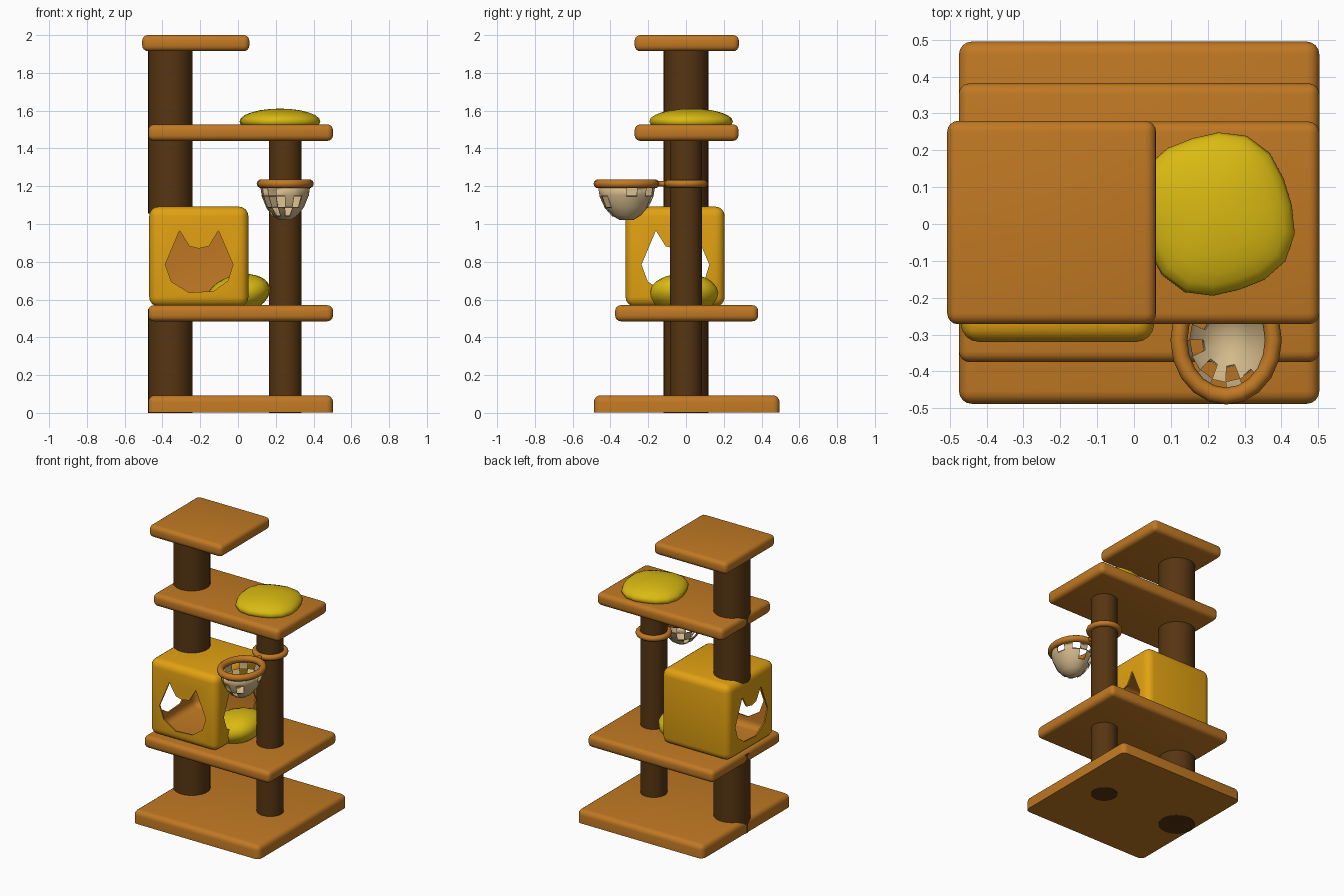
import bpy, bmesh, math, random
from mathutils import Matrix, Vector

if "Cube" in bpy.data.objects:
    bpy.data.objects.remove(bpy.data.objects["Cube"])

random.seed(4)


def material(name, col):
    m = bpy.data.materials.new(name)
    m.diffuse_color = (*col, 1)
    m.use_nodes = True
    m.node_tree.nodes["Principled BSDF"].inputs["Base Color"].default_value = m.diffuse_color
    return m


WOOD = material("orange brown", (0.53, 0.19, 0.017))
POST = material("dark brown", (0.095, 0.036, 0.006))
GOLD = material("gold", (0.76, 0.36, 0.006))
CUSHION = material("yellow", (0.70, 0.49, 0.006))
WEAVE = material("beige", (0.66, 0.49, 0.26))


def finish(name, bm, *mats, angle=35):
    bmesh.ops.recalc_face_normals(bm, faces=bm.faces[:])
    me = bpy.data.meshes.new(name)
    bm.to_mesh(me)
    bm.free()
    ob = bpy.data.objects.new(name, me)
    bpy.context.collection.objects.link(ob)
    for m in mats:
        me.materials.append(m)
    smooth(ob, angle)
    return ob


def smooth(ob, angle=35):
    bpy.ops.object.select_all(action='DESELECT')
    ob.select_set(True)
    bpy.context.view_layer.objects.active = ob
    bpy.ops.object.shade_smooth_by_angle(angle=math.radians(angle))


def box(name, lo, hi, bevel, mat, flat_bottom=False):
    lo, hi = Vector(lo), Vector(hi)
    bm = bmesh.new()
    bmesh.ops.create_cube(bm, size=1, matrix=Matrix.Translation((lo + hi) / 2)
                          @ Matrix.Diagonal((*(hi - lo), 1)))
    edges = [e for e in bm.edges
             if not (flat_bottom and all(v.co.z < lo.z + 1e-4 for v in e.verts))]
    bmesh.ops.bevel(bm, geom=edges, offset=bevel, segments=4, profile=0.5, affect='EDGES')
    return finish(name, bm, mat)


def post(name, x, r, z0, z1):
    bm = bmesh.new()
    bmesh.ops.create_cone(bm, cap_ends=True, segments=32, radius1=r, radius2=r, depth=z1 - z0,
                          matrix=Matrix.Translation((x, 0, (z0 + z1) / 2)))
    return finish(name, bm, POST)


def ring(name, centre, rx, ry, minor, mat, n=20, k=10):
    bm = bmesh.new()
    rows = []
    for i in range(n):
        a = math.tau * i / n
        row = []
        for j in range(k):
            b = math.tau * j / k
            w = minor * math.cos(b)
            row.append(bm.verts.new((centre[0] + (rx + w) * math.cos(a),
                                     centre[1] + (ry + w) * math.sin(a),
                                     centre[2] + minor * math.sin(b))))
        rows.append(row)
    for i in range(n):
        for j in range(k):
            p, q = rows[i], rows[(i + 1) % n]
            bm.faces.new((p[j], q[j], q[(j + 1) % k], p[(j + 1) % k]))
    return finish(name, bm, mat, angle=60)


def pillow(name, centre, half, turn, tilt):
    # rounded-square ellipsoid
    bm = bmesh.new()
    bmesh.ops.create_uvsphere(bm, u_segments=18, v_segments=12, radius=1)
    for v in bm.verts:
        r = math.hypot(v.co.x, v.co.y)
        if r > 1e-5:
            c, s = abs(v.co.x) / r, abs(v.co.y) / r
            k = (c ** 2.6 + s ** 2.6) ** (-1 / 2.6)
            v.co.x *= k
            v.co.y *= k
    m = (Matrix.Translation(centre) @ Matrix.Rotation(tilt, 4, 'Y')
         @ Matrix.Rotation(turn, 4, 'Z') @ Matrix.Diagonal((*half, 1)))
    bm.transform(m)
    return finish(name, bm, CUSHION, angle=60)


# Platforms
box("base", (-0.475, -0.488, 0.002), (0.503, 0.495, 0.093), 0.035, WOOD, True)
box("middle_platform", (-0.475, -0.375, 0.485), (0.503, 0.382, 0.57), 0.03, WOOD)
box("upper_platform", (-0.475, -0.272, 1.44), (0.503, 0.278, 1.527), 0.03, WOOD)
box("top_platform", (-0.507, -0.272, 1.915), (0.06, 0.28, 2.0), 0.03, WOOD)

# Posts
post("lower_thick_post", -0.358, 0.118, 0, 0.55)
post("upper_thick_post", -0.358, 0.118, 1.055, 1.95)
post("thin_post", 0.25, 0.086, 0, 1.48)

# House: rounded shell with cat-head openings on the front and both sides
lo, hi = Vector((-0.47, -0.32, 0.563)), Vector((0.055, 0.205, 1.092))
mid = (lo + hi) / 2
t = Vector((0.01, 0.01, 0.01))
house = box("house", lo, hi, 0.05, GOLD)
cutters = [box("hollow_cutter", lo + t, hi - t, 0.042, GOLD)]
CAT = [(-.178, .785), (-.102, .965), (-.05, .882), (0, .87), (.054, .882), (.104, .965),
       (.181, .785), (.155, .70), (.078, .645), (-.052, .637), (-.145, .695)]


def cat_cutter(name, place, start, end):
    bm = bmesh.new()
    a = [bm.verts.new(place(u, z, start)) for u, z in CAT]
    b = [bm.verts.new(place(u, z, end)) for u, z in CAT]
    bm.faces.new(a)
    bm.faces.new(b[::-1])
    for i in range(len(a)):
        j = (i + 1) % len(a)
        bm.faces.new((a[i], b[i], b[j], a[j]))
    cutters.append(finish(name, bm, GOLD))


cat_cutter("front_cutter", lambda u, z, d: (mid.x + u, d, z), -0.5, mid.y)
cat_cutter("side_cutter", lambda u, z, d: (d, mid.y + u, z), -0.7, 0.3)
for c in cutters:
    c.hide_render = True
    bpy.ops.object.select_all(action='DESELECT')
    house.select_set(True)
    bpy.context.view_layer.objects.active = house
    mod = house.modifiers.new("cut", 'BOOLEAN')
    mod.operation, mod.solver, mod.object = 'DIFFERENCE', 'EXACT', c
    bpy.ops.object.modifier_apply(modifier=mod.name)
    bpy.data.objects.remove(c)
# Inside faces take the brown lining
house.data.materials.clear()
house.data.materials.append(GOLD)
house.data.materials.append(WOOD)
for p in house.data.polygons:
    p.material_index = 1 if (mid - p.center).dot(p.normal) > 0.02 else 0
smooth(house)

# Cushions
pillow("upper_cushion", (0.222, 0.027, 1.543), (0.205, 0.215, 0.068), 0.3, 0)
pillow("lower_cushion", (0.0, -0.012, 0.625), (0.172, 0.185, 0.105), 0.1, -0.25)

# Hanging basket: pierced bowl, rim, collar and strut
bx, by = 0.25, -0.315
PROFILE = [(.132, 1.205), (.124, 1.15), (.10, 1.09), (.066, 1.045), (.03, 1.02)]
N = 16
bm = bmesh.new()
rows = [[bm.verts.new((bx + r * math.cos(math.tau * i / N),
                       by + 1.15 * r * math.sin(math.tau * i / N), z)) for i in range(N)]
        for r, z in PROFILE]
pierced = []
for k in range(len(rows) - 1):
    for i in range(N):
        j = (i + 1) % N
        f = bm.faces.new((rows[k][i], rows[k][j], rows[k + 1][j], rows[k + 1][i]))
        if k < 3 and (i + k) % 2 == 0 and random.random() < 0.75:
            pierced.append(f)
bm.faces.new(rows[-1])
bmesh.ops.inset_individual(bm, faces=pierced, thickness=0.011)
bmesh.ops.delete(bm, geom=pierced, context='FACES')
bowl = finish("basket_bowl", bm, WEAVE, angle=60)
sol = bowl.modifiers.new("thickness", 'SOLIDIFY')
sol.thickness = 0.005
ring("basket_rim", (bx, by, 1.213), 0.128, 0.152, 0.023, WOOD)
ring("post_collar", (bx, 0, 1.213), 0.097, 0.097, 0.02, WOOD)
bm = bmesh.new()
bmesh.ops.create_cone(bm, cap_ends=True, segments=12, radius1=0.014, radius2=0.014, depth=0.08,
                      matrix=Matrix.Translation((bx, -0.13, 1.213)) @ Matrix.Rotation(math.pi / 2, 4, 'X'))
finish("basket_strut", bm, WOOD)
